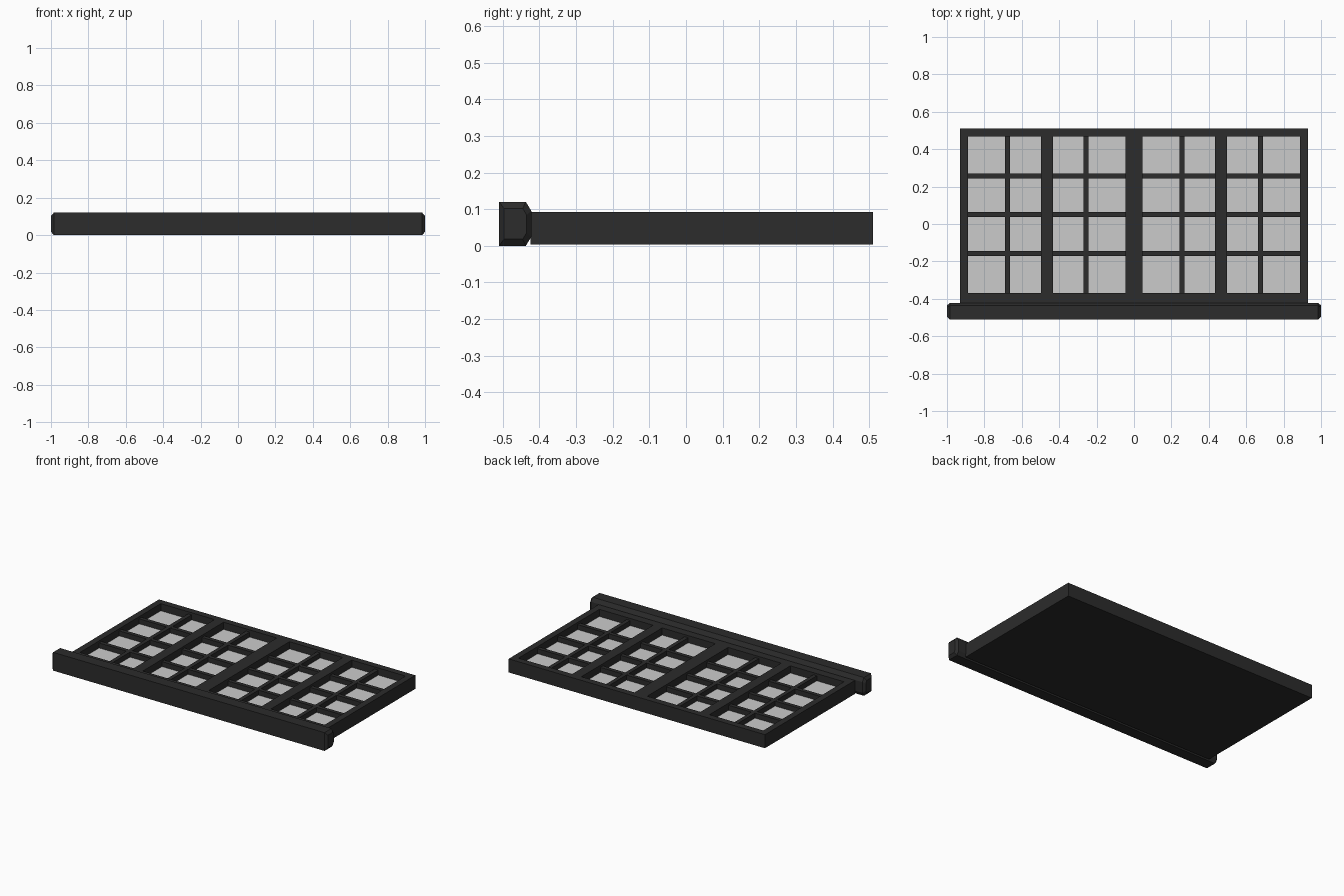
import bpy, bmesh

if "Cube" in bpy.data.objects:
    bpy.data.objects.remove(bpy.data.objects["Cube"])

black = bpy.data.materials.new("dark_frame")
black.diffuse_color = (0.025, 0.025, 0.025, 1)
black.use_nodes = True
black.node_tree.nodes["Principled BSDF"].inputs["Base Color"].default_value = black.diffuse_color

Z0, Z_BACK, Z_GLASS, Z_BAR, Z_TOP = 0.003, 0.036, 0.045, 0.078, 0.092
X_OUT, Y_BOT, Y_TOP = 0.93, -0.425, 0.51
X_IN, Y_IN0, Y_IN1 = 0.888, -0.37, 0.468


def make(name, bm, mat=black):
    bmesh.ops.recalc_face_normals(bm, faces=bm.faces)
    me = bpy.data.meshes.new(name)
    bm.to_mesh(me)
    bm.free()
    if mat:
        me.materials.append(mat)
    ob = bpy.data.objects.new(name, me)
    bpy.context.collection.objects.link(ob)
    return ob


def box(name, x0, x1, y0, y1, z0, z1, mat=black):
    bm = bmesh.new()
    bmesh.ops.create_cube(bm, size=1)
    for v in bm.verts:
        v.co.x = (x0 + x1) / 2 + v.co.x * (x1 - x0)
        v.co.y = (y0 + y1) / 2 + v.co.y * (y1 - y0)
        v.co.z = (z0 + z1) / 2 + v.co.z * (z1 - z0)
    return make(name, bm, mat)


# Outer frame: a rectangular ring extruded upward
bm = bmesh.new()
rings = []
for z in (Z0, Z_TOP):
    for x, y0, y1 in ((X_OUT, Y_BOT, Y_TOP), (X_IN, Y_IN0, Y_IN1)):
        rings.append([bm.verts.new((a, b, z)) for a, b in
                      ((-x, y0), (x, y0), (x, y1), (-x, y1))])
out0, in0, out1, in1 = rings
for a, b in ((out0, in0), (out1, in1), (out0, out1), (in0, in1)):
    for i in range(4):
        j = (i + 1) % 4
        bm.faces.new((a[i], a[j], b[j], b[i]))
make("outer_frame", bm)

# Back panel and glass fill the ring
box("back_panel", -X_IN, X_IN, Y_IN0, Y_IN1, Z0, Z_BACK)
box("glass", -X_IN, X_IN, Y_IN0, Y_IN1, Z_BACK, Z_GLASS, None)

# Wide vertical mullions
for name, x0, x1 in (("left_mullion", -0.498, -0.432),
                     ("centre_mullion", -0.046, 0.046),
                     ("right_mullion", 0.432, 0.498)):
    box(name, x0, x1, Y_IN0, Y_IN1, Z_GLASS, Z_TOP)

# Thin vertical glazing bars
for x in (-0.677, -0.256, 0.256, 0.677):
    box("vertical_bar", x - 0.013, x + 0.013, Y_IN0, Y_IN1, Z_GLASS, Z_BAR)

# Thin horizontal glazing bars, one per bay
for y in (-0.158, 0.050, 0.257):
    for x0, x1 in ((-X_IN, -0.498), (-0.432, -0.046), (0.046, 0.432), (0.498, X_IN)):
        box("horizontal_bar", x0, x1, y - 0.013, y + 0.013, Z_GLASS, Z_BAR - 0.0005)

# Sill: chamfered profile run along x, with tapered ends
profile = [(-0.51, 0), (-0.51, 0.12), (-0.437, 0.12),
           (-0.422, 0.095), (-0.422, 0.025), (-0.437, 0)]
bm = bmesh.new()
loops = []
for x, s in ((-1, 0.7), (-0.985, 1), (0.985, 1), (1, 0.7)):
    loops.append([bm.verts.new((x, -0.466 + (y + 0.466) * s, 0.06 + (z - 0.06) * s))
                  for y, z in profile])
for a, b in zip(loops, loops[1:]):
    for i in range(6):
        j = (i + 1) % 6
        bm.faces.new((a[i], a[j], b[j], b[i]))
bm.faces.new(loops[0])
bm.faces.new(loops[-1])
make("sill", bm)
